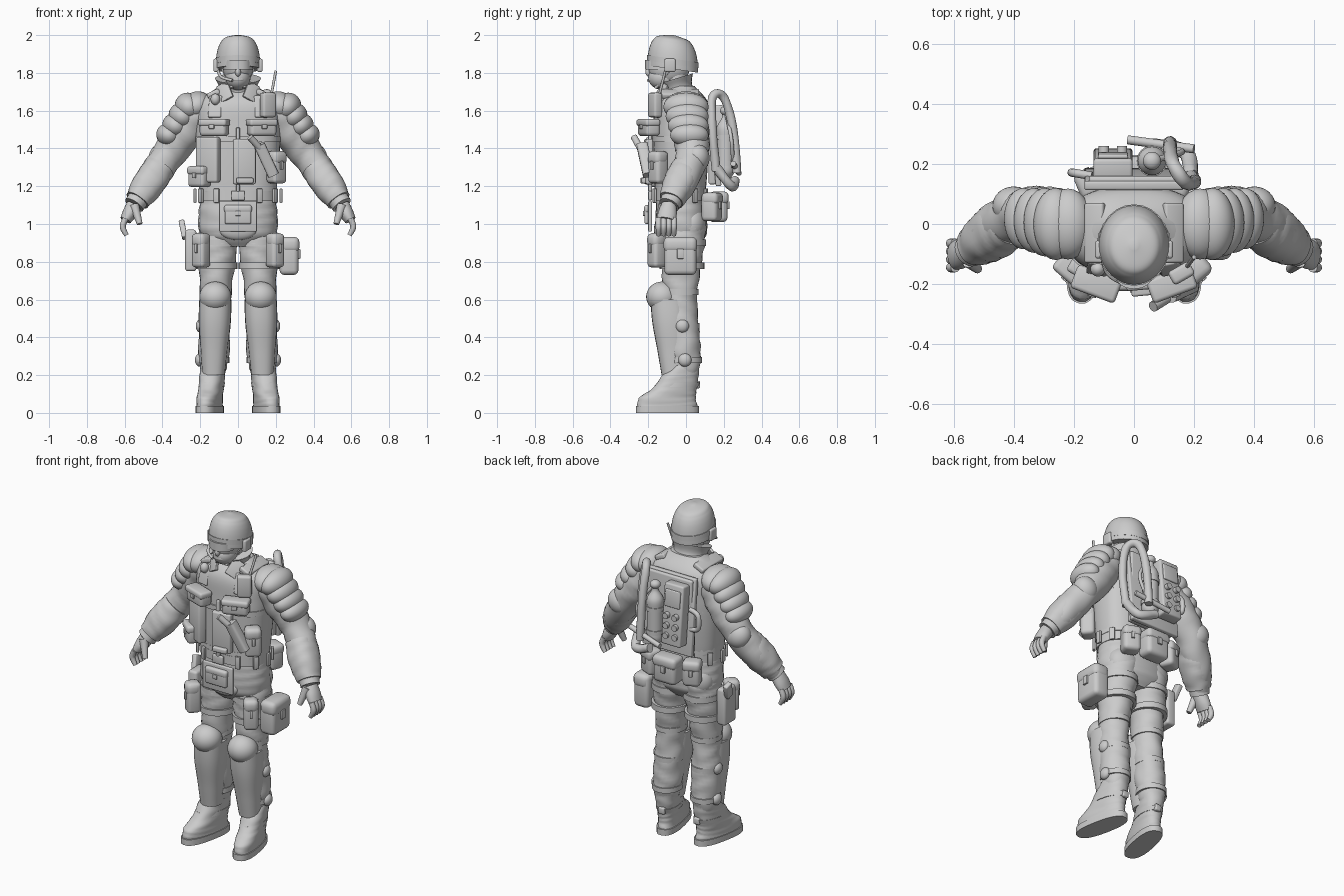
import bpy, bmesh, math
from mathutils import Vector, Matrix, Euler

if "Cube" in bpy.data.objects:
    bpy.data.objects.remove(bpy.data.objects["Cube"], do_unlink=True)

grey = bpy.data.materials.new("plain_grey")
grey.use_nodes = True
grey.diffuse_color = (.6, .6, .6, 1)
for node in grey.node_tree.nodes:
    if node.type == 'BSDF_PRINCIPLED':
        node.inputs["Base Color"].default_value = grey.diffuse_color
parts = []


def finish(name, bm, matrix):
    bm.transform(matrix)
    bmesh.ops.recalc_face_normals(bm, faces=bm.faces[:])
    mesh = bpy.data.meshes.new(name)
    bm.to_mesh(mesh)
    bm.free()
    mesh.materials.append(grey)
    obj = bpy.data.objects.new(name, mesh)
    bpy.context.scene.collection.objects.link(obj)
    parts.append(obj)


def place(centre, turn=(0, 0, 0)):
    return Matrix.Translation(Vector(centre)) @ Euler(turn).to_matrix().to_4x4()


def box(name, centre, size, turn=(0, 0, 0), rounding=.25):
    bm = bmesh.new()
    bmesh.ops.create_cube(bm, size=1)
    bm.transform(Matrix.Diagonal((*size, 1)))
    bmesh.ops.bevel(bm, geom=bm.edges[:], offset=min(size) * rounding, segments=3,
                    profile=.5, affect='EDGES')
    finish(name, bm, place(centre, turn))


def ball(name, centre, radii, turn=(0, 0, 0)):
    bm = bmesh.new()
    bmesh.ops.create_uvsphere(bm, u_segments=28, v_segments=18, radius=1)
    finish(name, bm, place(centre, turn) @ Matrix.Diagonal((*radii, 1)))


def spline(keys, t):
    last = len(keys) - 1
    i = min(int(t * last), last - 1)
    t = t * last - i
    a, b, c, d = [keys[max(0, min(last, i + step))] for step in (-1, 0, 1, 2)]
    return (b * 2 + (c - a) * t + (a * 2 - b * 5 + c * 4 - d) * (t * t)
            + (b * 3 - a - c * 3 + d) * t ** 3) * .5


def skin(name, path, widths, flats=(1,), upright=False, power=2, wrinkle=0, tilt=0,
         matrix=Matrix(), sides=24):
    """Loft along a path; widths and depth ratios are spread evenly over it."""
    path = [Vector(point) for point in path]
    count = 6 * max(len(path), len(widths))
    centres = [spline(path, i / count) for i in range(count + 1)]
    bm, loops, deep = bmesh.new(), [], Vector((0, 1, 0))
    for i, centre in enumerate(centres):
        axis = Vector((0, 0, 1))
        if not upright:
            axis = (centres[min(i + 1, count)] - centres[max(i - 1, 0)]).normalized()
        deep = deep - axis * deep.dot(axis)
        deep = (deep if deep.length > .1 else axis.orthogonal()).normalized()
        wide, loop = axis.cross(deep), []
        width, flat = spline(widths, i / count), spline(flats, i / count)
        for j in range(sides):
            angle = math.tau * j / sides
            c, s = [math.copysign(abs(w) ** (2 / power), w)
                    for w in (math.cos(angle), math.sin(angle))]
            swell = 1 + wrinkle * math.sin(1.2 * i + 2 * math.sin(2 * angle + i * .3))
            offset = (wide * c + deep * (s * flat)) * (width * swell)
            offset.z += tilt * offset.y
            loop.append(bm.verts.new(centre + offset))
        loops.append(loop)
    for low, high in zip(loops, loops[1:]):
        for j in range(sides):
            bm.faces.new((low[j - 1], low[j], high[j], high[j - 1]))
    bm.faces.new(loops[0])
    bm.faces.new(loops[-1])
    finish(name, bm, matrix)


def band(name, centre, width, flat, height, power=2, tilt=0):
    half = Vector((0, 0, height / 2))
    skin(name, [centre - half, centre + half], [width], [flat], True, power, tilt=tilt)


def around(angle, z, out=0):
    """Point on the body's oval; angle zero is the front, positive is the left."""
    return Vector((math.sin(angle) * (.22 + out), -.03 - math.cos(angle) * (.15 + out), z))


def gear(name, angle, z, width, height, depth=.08, flap=False):
    turn = (0, 0, math.atan2(math.sin(angle) * .15, math.cos(angle) * .22))
    frame = place(around(angle, z, depth / 2), turn)
    box(name, frame.translation, (width, depth, height), turn)
    if flap:
        box(name + "_flap", frame @ Vector((0, -depth * .04, height * .3)),
            (width * 1.05, depth * 1.03, height * .42), turn, .35)
        box(name + "_buckle", frame @ Vector((0, -depth * .53, height * .06)),
            (width * .2, .014, height * .26), turn)


# Landmarks of the left side
shoulder, elbow, wrist = Vector((.2, 0, 1.6)), Vector((.38, .03, 1.35)), Vector((.55, -.09, 1.1))
hip, knee, ankle = Vector((.1, -.01, 1)), Vector((.12, -.03, .6)), Vector((.13, 0, .2))
knuckles = wrist + Vector((.045, -.015, -.08))
forward = Vector((0, -.06, 0))
belt, chest, waist = 1.15, 1.5, Vector((0, -.03, 1.15))
brow = Vector((0, -.07, 1.86))
back = math.pi

# Paired arms, layered shoulder armour and hands
skin("sleeve", [shoulder, elbow, wrist], [.1, .1, .085, .08, .05], wrinkle=.03)
skin("forearm_guard", [elbow.lerp(wrist, .2), elbow.lerp(wrist, .9)], [.08, .085, .065], power=2.3, wrinkle=.02)
skin("cuff", [elbow.lerp(wrist, .9), wrist], [.055])
ball("elbow_pad", elbow + Vector((.02, .03, 0)), (.07, .065, .075), (0, .5, 0))
ball("shoulder_cap", shoulder + Vector((.02, 0, .025)), (.085, .118, .075), (0, .5, 0))
for i in range(4):
    t = i / 5
    ball("shoulder_lame", shoulder.lerp(elbow, t) + Vector((.06, 0, .02)),
         (.072 - .02 * t, .12 - .03 * t, .078 - .02 * t), (0, .75 + t / 2, 0))
skin("palm", [wrist, knuckles], [.04, .038, .03], [1, 1.6])
for i in range(4):
    root = knuckles + Vector((0, .027 * i - .04, .01))
    bend, tip = Vector((.015, 0, -.045)), Vector((-.005, 0, -.09))
    skin("finger", [root, root + bend, root + tip], [.016, .016, .012], sides=12)
skin("thumb", [wrist + forward / 2, wrist + forward + Vector((-.03, 0, -.1))], [.026, .015], sides=12)

# Paired legs, knee pads, shin guards and boots
skin("trouser_leg", [hip, knee, ankle], [.105, .105, .092, .08, .083, .08, .06], [1.1], True, wrinkle=.035)
ball("seat", hip - forward * .7, (.1, .075, .1))
ball("knee_pad", knee + forward * 1.6 + Vector((0, 0, .015)), (.085, .085, .08))
skin("shin_guard", [knee + forward, ankle + forward], [.085, .085, .07, .06], [1.15], True, 2.4)
band("knee_strap", knee.lerp(hip, .1), .086, 1.1, .03)
for t in (.35, .8):
    strap = knee.lerp(ankle, t)
    band("calf_strap", strap, .083, 1.1, .03)
    ball("calf_strap_buckle", strap + Vector((.075, 0, 0)), (.025, .035, .035))
for t in (.25, .55):
    band("thigh_strap", hip.lerp(knee, t), .109, 1.1, .035)
foot = place((ankle.x, 0, 0), (0, 0, .2))
toe = Vector((0, -.1, 0))
rise = Vector((0, 0, .04))
skin("boot_sole", [toe, toe + rise * .9], [.064], [2.65], True, 2.5, matrix=foot)
skin("boot", [toe + rise * .8, toe + rise * 2, toe * .6 + rise * 3.3, toe * .3 + rise * 5, rise * 6.5],
     [.06, .06, .062, .065, .065], [2.7, 2.55, 1.9, 1.5, 1.1], True, 2.4, .012, matrix=foot)
skin("ankle_strap", [toe * .5 + rise * 3.4, toe * .4 + rise * 4], [.066], [1.75], True, matrix=foot)
box("boot_buckle", foot @ Vector((0, .06, .15)), (.04, .03, .04))

# Paired details on head, vest and belt
box("headset", brow + Vector((.115, -.015, -.02)), (.03, .06, .07), rounding=.3)
skin("chin_strap", [brow + Vector((.09, 0, -.02)), brow + Vector((.03, -.09, -.14))], [.009], sides=12)
box("lapel", (.07, -.13, 1.7), (.07, .015, .1), (-.4, .5, .3))
box("shoulder_strap", (.13, -.03, 1.69), (.07, .2, .03), (0, .45, 0), .3)
box("vest_front_strap", (.12, -.14, 1.62), (.07, .03, .12), (-.3, 0, .2))
gear("rear_side_pouch", back - .55, belt - .06, .1, .15, .09, True)
for i in range(1, 6):
    gear("belt_loop", i * back / 6, belt, .03, .075, .015)

for obj in parts:
    obj.modifiers.new("mirror", 'MIRROR').use_mirror_merge = False

# Head and helmet
skin("neck", [(0, -.04, 1.6), (0, -.06, 1.8)], [.075, .065], upright=True)
ball("face", (0, -.09, 1.83), (.08, .11, .1))
ball("jaw", (0, -.12, 1.775), (.066, .08, .066))
ball("nose", (0, -.195, 1.805), (.015, .02, .025))
ball("mouth", (0, -.18, 1.765), (.035, .02, .015))
band("visor", brow + forward * .7 - rise * .4, .077, 1.35, .05, 2.4)
skin("helmet", [brow - rise, (0, brow.y, 2)], [.118 * math.sqrt(1.01 - (i / 8) ** 3) for i in range(9)],
     [1.13], True, tilt=-.14, sides=36)
band("helmet_band", brow, .12, 1.13, .03, tilt=-.14)
skin("microphone", [brow + Vector((-.11, 0, -.03)), brow + Vector((-.09, -.09, -.08)),
                    brow + Vector((-.03, -.13, -.1))], [.008], sides=12)

# Torso, vest, collar and belt
skin("vest", [waist, (0, -.02, 1.73)], [.2, .21, .22, .225, .21, .1], [.66], True, 2.6, sides=36)
band("vest_hem", waist + rise, .207, .66, .03, 2.6)
band("chest_strap", waist + rise * 7.5, .227, .67, .03, 2.6)
skin("collar", [(0, -.03, 1.66), (0, -.055, 1.77)], [.13, .1, .122], [.75], True, tilt=.3)
skin("hips", [(0, -.02, .88), waist + rise], [.13, .2, .21, .2, .19], [.65], True, 2.3, .01)
band("belt", waist, .205, .68, .055, 2.4)
gear("belt_buckle", 0, belt, .07, .05, .02)
gear("front_zip", 0, 1.34, .02, .34, .02)
gear("back_panel", back, 1.43, .3, .44, .04)

# Chest pouches and equipment
for label, side in (("left", 1), ("right", -1)):
    gear(label + "_chest_pouch", side / 2, chest + .01, .15, .09, flap=True)
    gear(label + "_magazine_pouch", side * .85, .86, .08, .18, flap=True)
gear("right_vest_panel", -.7, 1.34, .13, .24, .05)
gear("centre_vest_panel", .14, 1.33, .12, .24, .04)
gear("centre_vest_latch", .14, 1.23, .09, .03, .06)
gear("right_lower_pouch", -.9, 1.25, .11, .11, flap=True)
gear("left_lower_pouch", .9, 1.3, .09, .17, flap=True)
skin("knife_sheath", [around(.4, 1.42, .07), around(.7, 1.26, .07)], [.03], power=4)
skin("knife_handle", [around(.2, 1.46, .1), around(.4, 1.4, .08)], [.018], sides=12)
gear("radio", .7, 1.63, .08, .13, .05)
skin("radio_antenna", [(.17, -.15, 1.65), (.2, -.11, 1.81)], [.007], sides=12)
ball("vest_lamp", (-.12, -.15, 1.66), (.025, .025, .03))
gear("groin_flap", 0, 1.04, .2, .16, .02)
ball("groin_flap_tip", (0, -.14, .97), (.1, .03, .055))
gear("groin_pouch", 0, 1.05, .14, .1, .04, True)

# Thigh gear
gear("left_thigh_bag", back / 2, .83, .17, .2, .1, True)
gear("holster", -back / 2, .86, .11, .22, .06)
box("pistol_grip", (-.29, .01, .97), (.03, .05, .1), (-.4, -.2, 0))

# Back unit, tank and hoses
lean = (.1, 0, 0)
box("pack_plate", (0, .15, 1.43), (.33, .03, .46), lean)
unit = Vector((-.07, .2, 1.45))
box("control_unit", unit, (.13, .07, .36), lean, .15)
box("control_screen", unit + Vector((0, .025, .1)), (.1, .02, .1), lean)
for i in range(6):
    knob = unit + Vector((.06 * (i % 2) - .03, .03, -.06 * (i // 2)))
    skin("control_knob", [knob, knob - forward / 2], [.018], sides=12)
skin("carry_handle", [(-.14, .16, 1.36), (-.2, .17, 1.38), (-.2, .17, 1.46), (-.14, .16, 1.48)],
     [.014], sides=12)
tank = Vector((.06, .21, 1.4))
skin("air_tank", [tank - rise * 4, tank + rise * 5], [.025] + [.046] * 5 + [.02, .02], upright=True)
for step in (-2, 1.5):
    band("tank_clamp", tank + rise * step, .051, 1, .025)
ball("tank_valve", tank + rise * 5, (.03, .03, .025))
skin("valve_pipe", [(-.02, .28, 1.27), (.2, .25, 1.32)], [.015], sides=12)
skin("upper_hose", [(.19, .16, 1.28), (.2, .14, chest), (.17, .14, 1.67), (.13, .2, 1.67),
                    (.12, .25, chest), (.12, .27, 1.27)], [.023], wrinkle=.04, sides=16)
skin("lower_hose", [(.19, .16, 1.3), (.17, .24, 1.2), (.06, .26, 1.23)], [.025], wrinkle=.04, sides=16)
skin("cable", [tank + rise * 5, (.16, .24, 1.45), (.1, .25, 1.3)], [.01], sides=12)
gear("rear_pouch", back, belt - .06, .15, .16, .1, True)

# Smooth shading with crisp edges
for obj in bpy.context.selected_objects:
    obj.select_set(False)
for obj in parts:
    obj.select_set(True)
bpy.context.view_layer.objects.active = parts[0]
bpy.ops.object.shade_smooth_by_angle(angle=math.radians(38))
